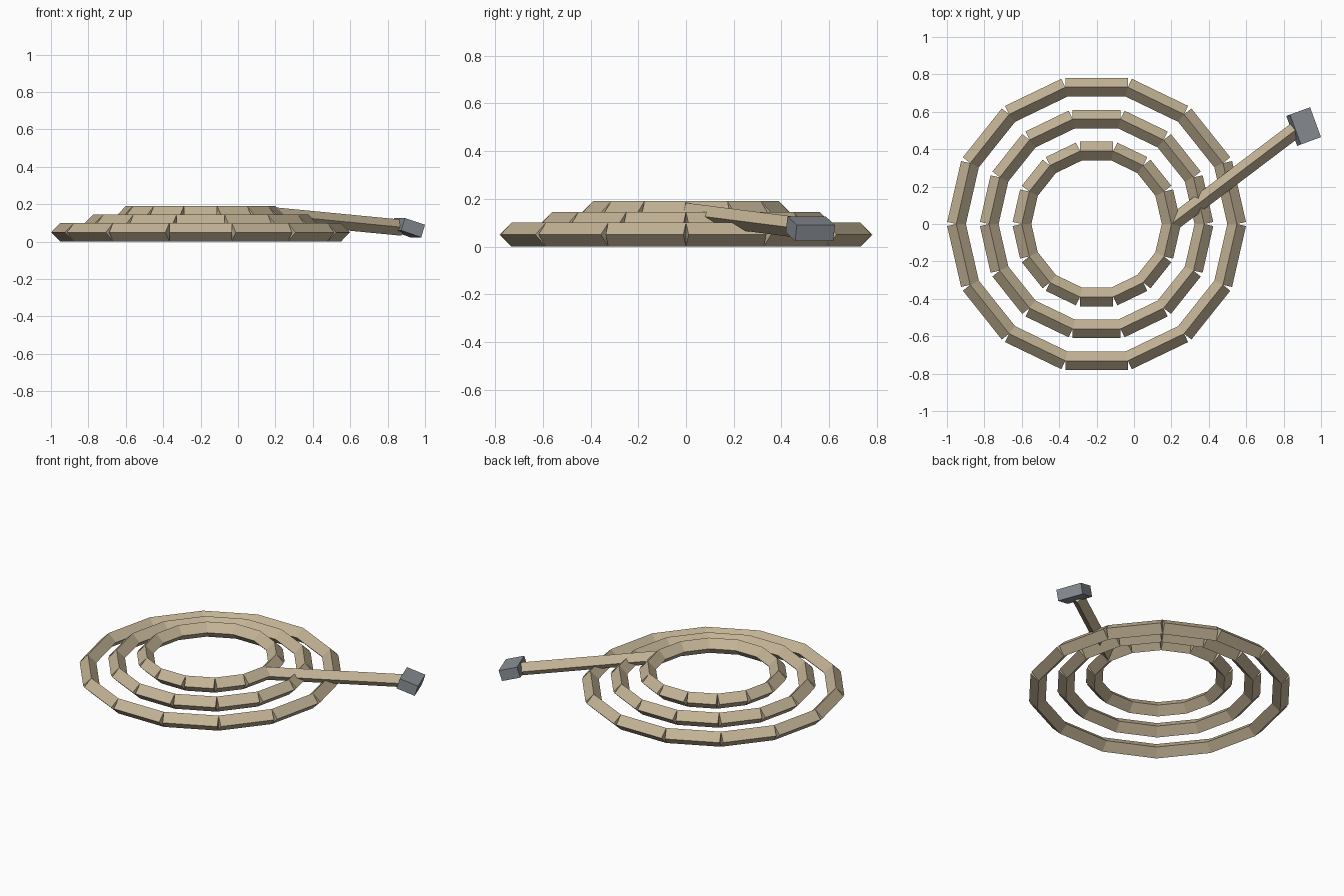
import bpy
from math import cos, sin, tau
from mathutils import Vector

if "Cube" in bpy.data.objects:
    bpy.data.objects.remove(bpy.data.objects["Cube"])


def material(name, color):
    mat = bpy.data.materials.new(name)
    mat.diffuse_color = (*color, 1)
    mat.use_nodes = True
    mat.node_tree.nodes["Principled BSDF"].inputs["Base Color"].default_value = mat.diffuse_color
    return mat


canvas = material("canvas", (0.54, 0.45, 0.30))
metal = material("metal", (0.25, 0.27, 0.30))


def hose_bar(name, start, end, radius):
    """Straight four-sided tube standing on its edge between two points."""
    a, b = Vector(start), Vector(end)
    bpy.ops.mesh.primitive_cylinder_add(
        vertices=4, radius=radius, depth=(b - a).length, location=(a + b) / 2,
        rotation=(b - a).to_track_quat('Z', 'Y').to_euler())
    bar = bpy.context.object
    bar.name = name
    bar.data.materials.append(canvas)
    return bar


# Three stacked coils, each made of 14 straight bars
SIDES, CENTRE_X = 14, -0.2
for label, radius, z in (("outer", 0.75, 0.05), ("middle", 0.575, 0.095), ("inner", 0.40, 0.14)):
    nodes = [(CENTRE_X + radius * cos(tau * i / SIDES), radius * sin(tau * i / SIDES), z)
             for i in range(SIDES)]
    for i in range(SIDES):
        hose_bar(f"{label}_coil_{i + 1}", nodes[i], nodes[(i + 1) % SIDES], 0.05)

# Loose end of the hose
hose_bar("hose_tail", (0.2, 0, 0.14), (0.874, 0.51, 0.075), 0.043)

# Metal end fitting
bpy.ops.mesh.primitive_cube_add(size=1, location=(0.907, 0.521, 0.075), rotation=(0, 0.31, 0.35))
fitting = bpy.context.object
fitting.name = "end_fitting"
fitting.scale = (0.12, 0.17, 0.07)
fitting.data.materials.append(metal)
